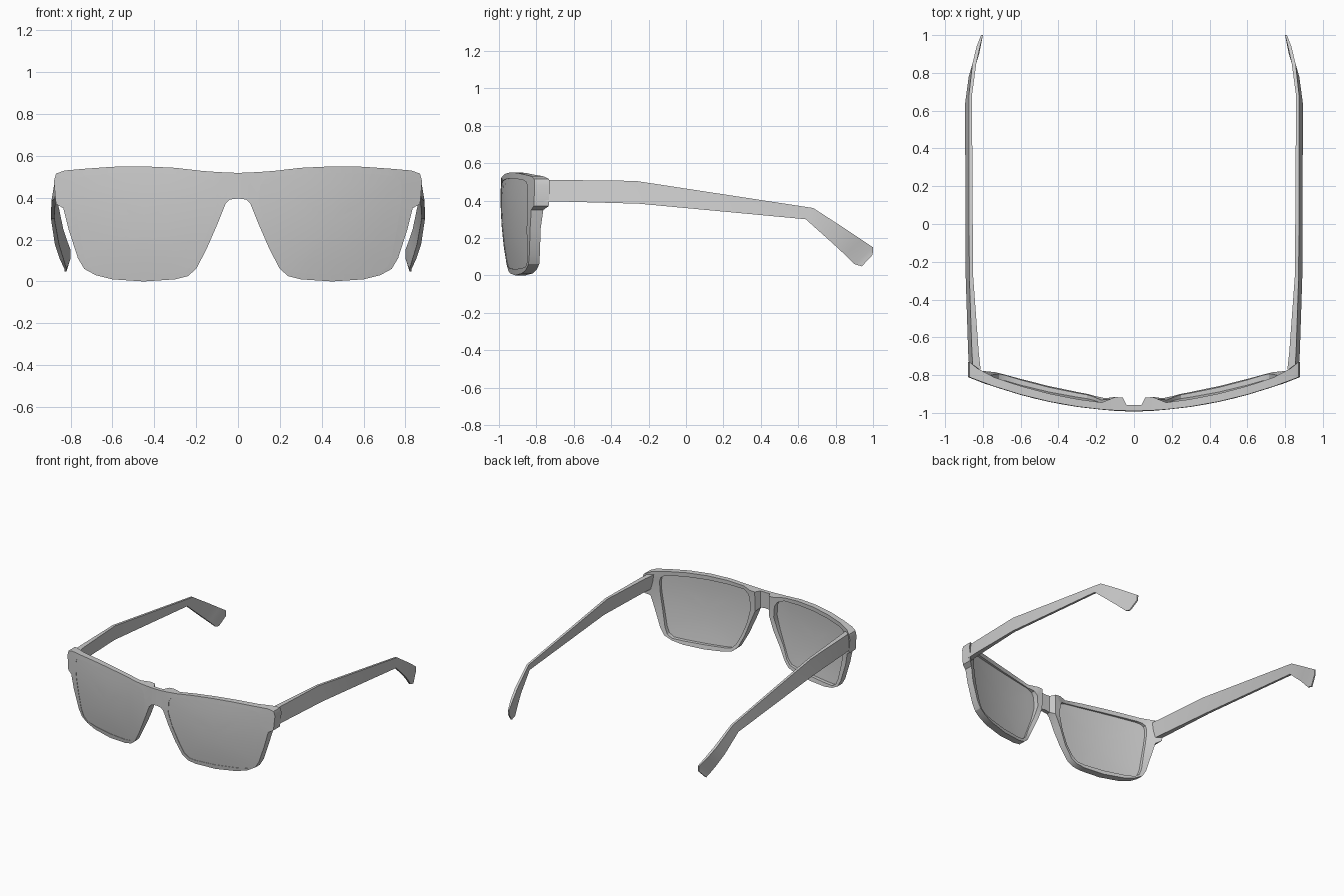
import bpy
import bmesh
import math

default_cube = bpy.data.objects.get("Cube")
if default_cube:
    bpy.data.objects.remove(default_cube, do_unlink=True)

# One neutral grey for everything
grey = bpy.data.materials.new("neutral_grey")
grey.use_nodes = True
colour = (0.6, 0.6, 0.6, 1.0)
grey.diffuse_color = colour
grey.node_tree.nodes["Principled BSDF"].inputs["Base Color"].default_value = colour


def front_y(x, z):
    """Wrapped front surface shared by the frame and the lenses."""
    return -0.992 + 0.235 * x * x + 0.2 * (z - 0.4) ** 2


# Frame depth along x: thin bridge, nose pad bump, slim rim, deep end piece
DEPTH = [(0, .03), (.04, .03), (.06, .07), (.1, .07), (.17, .037),
         (.75, .048), (.8, .05), (.87, .08), (1, .08)]


def depth(x, z):
    for (xa, da), (xb, db) in zip(DEPTH, DEPTH[1:]):
        if x <= xb:
            base = da + (db - da) * (x - xa) / (xb - xa)
            break
    return base + 0.012 * max(0, 1 - z / 0.3)


def finish(name, bm, mirrored=False, angle=30):
    """Turn a bmesh into a shaded object, optionally mirrored across x."""
    bmesh.ops.remove_doubles(bm, verts=bm.verts, dist=0.0002)
    bmesh.ops.recalc_face_normals(bm, faces=bm.faces)
    mesh = bpy.data.meshes.new(name)
    bm.to_mesh(mesh)
    bm.free()
    mesh.materials.append(grey)
    obj = bpy.data.objects.new(name, mesh)
    bpy.context.collection.objects.link(obj)
    if mirrored:
        mod = obj.modifiers.new("mirror", "MIRROR")
        mod.use_clip = True
        mod.merge_threshold = 0.0005
    bpy.ops.object.select_all(action="DESELECT")
    obj.select_set(True)
    bpy.context.view_layer.objects.active = obj
    bpy.ops.object.shade_smooth_by_angle(angle=math.radians(angle))
    return obj


# Rim outline paired with the lens opening: outer x, z, inner x, z
RIM = [
    (.06, .521, .105, .455), (.1, .523, .125, .487), (.17, .528, .17, .503),
    (.3, .543, .3, .513), (.45, .55, .45, .518), (.6, .548, .6, .516),
    (.74, .538, .72, .508), (.83, .53, .755, .5), (.87, .515, .775, .485),
    (.88, .48, .782, .46), (.87, .37, .782, .4), (.835, .35, .775, .34),
    (.81, .25, .758, .24), (.765, .11, .735, .12), (.735, .06, .715, .07),
    (.68, .03, .68, .045), (.6, .01, .6, .037), (.45, 0, .45, .033),
    (.3, .01, .3, .038), (.24, .025, .25, .047), (.2, .06, .215, .08),
    (.15, .155, .175, .165), (.1, .27, .13, .27), (.06, .37, .1, .37),
]
outer = [(p[0], p[1]) for p in RIM]
inner = [(p[2], p[3]) for p in RIM]


# Frame front: rim ring, plus half of the bridge
bm = bmesh.new()


def front(p):
    return bm.verts.new((p[0], front_y(*p), p[1]))


def back(p):
    return bm.verts.new((p[0], front_y(*p) + depth(*p), p[1]))


def wall(p, q):
    bm.faces.new((front(p), front(q), back(q), back(p)))


def plate(a, b, c, d):
    for side in (front, back):
        bm.faces.new([side(p) for p in (a, b, c, d)])


count = len(RIM)
for i in range(count):
    j = (i + 1) % count
    plate(outer[i], outer[j], inner[j], inner[i])
    wall(inner[i], inner[j])
    if j:
        wall(outer[i], outer[j])

bridge_top = [(0, .519), (.04, .52), outer[0]]
bridge_bottom = [(0, .397), (.04, .391), outer[-1]]
for k in range(2):
    plate(bridge_top[k], bridge_top[k + 1], bridge_bottom[k + 1], bridge_bottom[k])
    wall(bridge_top[k], bridge_top[k + 1])
    wall(bridge_bottom[k], bridge_bottom[k + 1])
finish("frame_front", bm, mirrored=True)


# Lenses: curved shells made of shrinking rings
def make_lens(name, side):
    bm = bmesh.new()
    cx, cz = 0.45, 0.28
    edges = []
    for offset in (0.003, 0.028):
        rings = []
        for scale in (1.003, 0.8, 0.55, 0.3):
            ring = []
            for x, z in inner:
                px, pz = cx + (x - cx) * scale, cz + (z - cz) * scale
                ring.append(bm.verts.new((side * px, front_y(px, pz) + offset, pz)))
            rings.append(ring)
        for a, b in zip(rings, rings[1:]):
            for i in range(count):
                j = (i + 1) % count
                bm.faces.new((a[i], a[j], b[j], b[i]))
        hub = bm.verts.new((side * cx, front_y(cx, cz) + offset, cz))
        for i in range(count):
            bm.faces.new((rings[-1][i], rings[-1][(i + 1) % count], hub))
        edges.append(rings[0])
    for i in range(count):
        j = (i + 1) % count
        bm.faces.new((edges[0][i], edges[0][j], edges[1][j], edges[1][i]))
    finish(name, bm)


# Temple arms: top y, z, bottom y, z, inner x and outer x of the top edge
ARM = [
    (-.77, .51, -.77, .395, .812, .852), (-.68, .51, -.68, .395, .822, .858),
    (-.27, .505, -.25, .383, .852, .872), (.68, .36, .64, .3, .858, .874),
    (.85, .25, .78, .175, .835, .855), (.94, .19, .85, .11, .815, .833),
    (1, .15, .9, .06, .8, .81), (.998, .11, .94, .048, .8, .81),
]


def make_arm(name, side):
    bm = bmesh.new()
    lean = 0.02
    loops = []
    for ty, tz, by, bz, xi, xo in ARM:
        corners = [(xi, ty, tz), (xo, ty, tz),
                   (xo + lean, by, bz), (xi + lean, by, bz)]
        loops.append([bm.verts.new((side * x, y, z)) for x, y, z in corners])
    for a, b in zip(loops, loops[1:]):
        for i in range(4):
            j = (i + 1) % 4
            bm.faces.new((a[i], a[j], b[j], b[i]))
    bm.faces.new(loops[0])
    bm.faces.new(loops[-1])
    finish(name, bm)


for label, side in (("left", 1), ("right", -1)):
    make_lens(label + "_lens", side)
    make_arm(label + "_temple_arm", side)
